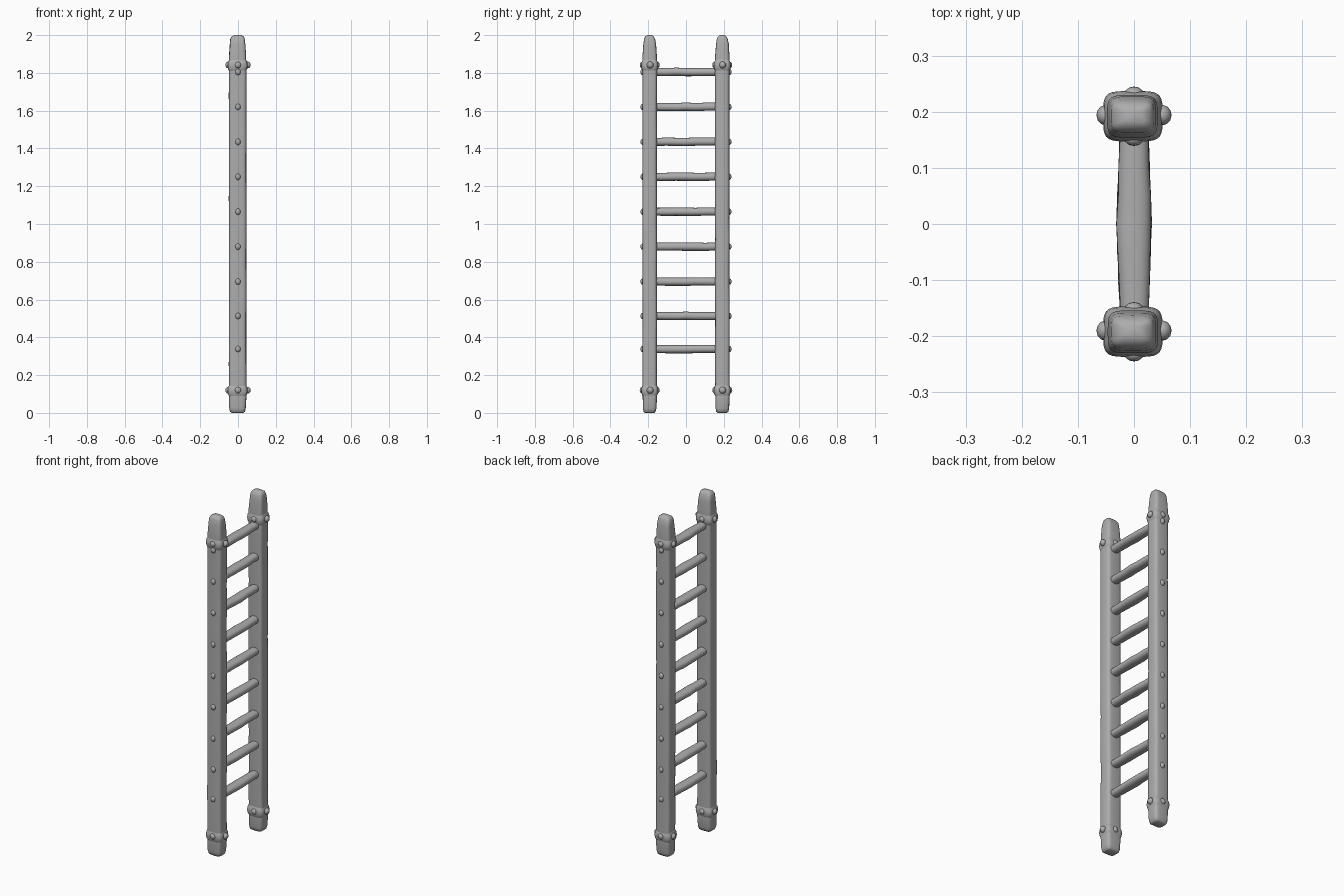
import bpy, bmesh, math, random
from mathutils import Vector, Matrix

random.seed(4)
cube = bpy.data.objects.get("Cube")
if cube:
    bpy.data.objects.remove(cube)

mat = bpy.data.materials.new("weathered_grey")
mat.use_nodes = True
GREY = (0.42, 0.42, 0.42, 1)
mat.diffuse_color = GREY
mat.node_tree.nodes["Principled BSDF"].inputs["Base Color"].default_value = GREY

RAIL_Y = 0.192
RUNG_Z = [1.805, 1.62, 1.435, 1.25, 1.065, 0.88, 0.695, 0.513, 0.338]
COLLAR_Z = [0.12, 1.842]


def finish(name, bm, angle=50):
    bmesh.ops.recalc_face_normals(bm, faces=bm.faces)
    mesh = bpy.data.meshes.new(name)
    bm.to_mesh(mesh)
    bm.free()
    mesh.materials.append(mat)
    obj = bpy.data.objects.new(name, mesh)
    bpy.context.collection.objects.link(obj)
    bpy.ops.object.select_all(action='DESELECT')
    obj.select_set(True)
    bpy.context.view_layer.objects.active = obj
    bpy.ops.object.shade_smooth_by_angle(angle=math.radians(angle))
    return obj


def ring(hx, hy, power, count=28):
    """Rounded-rectangle outline; a power of 2 gives an ellipse."""
    points = []
    for i in range(count):
        a = math.tau * i / count
        c, s = math.cos(a), math.sin(a)
        points.append((hx * math.copysign(abs(c) ** (2 / power), c),
                       hy * math.copysign(abs(s) ** (2 / power), s)))
    return points


def loft(name, sections, power, matrix, wobble=0.0):
    """Skin outlines of (height, half x, half y) along local z."""
    bm = bmesh.new()
    rows = []
    for z, hx, hy in sections:
        dx, dy = (random.uniform(-wobble, wobble) for _ in range(2))
        rows.append([bm.verts.new(matrix @ Vector((x + dx, y + dy, z)))
                     for x, y in ring(hx, hy, power)])
    for low, high in zip(rows, rows[1:]):
        for i in range(len(low)):
            j = (i + 1) % len(low)
            bm.faces.new((low[i], low[j], high[j], high[i]))
    bm.faces.new(rows[0])
    bm.faces.new(rows[-1])
    return finish(name, bm)


def stud(name, center, size):
    bm = bmesh.new()
    bmesh.ops.create_uvsphere(
        bm, u_segments=12, v_segments=8, radius=1,
        matrix=Matrix.Translation(center) @ Matrix.Diagonal((*size, 1)))
    finish(name, bm)


for side, label in ((-1, "front"), (1, "back")):
    place = Matrix.Translation((-0.002, side * RAIL_Y, 0))

    # Rail with softened, slightly tapered ends
    bottom = [(0, 0.03, 0.024), (0.006, 0.039, 0.032),
              (0.025, 0.044, 0.036), (0.09, 0.046, 0.038)]
    shaft = [(0.15 + 0.11 * i, 0.046, 0.0385) for i in range(16)]
    top = [(1.89, 0.045, 0.038), (1.95, 0.041, 0.034),
           (1.98, 0.038, 0.029), (1.993, 0.032, 0.022), (2, 0.018, 0.012)]
    loft(label + "_rail", bottom + shaft + top, 4.5, place, 0.0012)

    for z, level in zip(COLLAR_Z, ("lower", "upper")):
        # Collar swelling around the rail
        collar = [(z - 0.034, 0.044, 0.036), (z - 0.022, 0.050, 0.042),
                  (z - 0.004, 0.053, 0.045), (z + 0.014, 0.051, 0.043),
                  (z + 0.03, 0.044, 0.036)]
        loft(f"{label}_{level}_collar", collar, 4.5, place)
        # Studs on the four collar faces
        for d in (-1, 1):
            stud(f"{label}_{level}_collar_side_stud",
                 (d * 0.051, side * RAIL_Y + 0.002, z), (0.016, 0.018, 0.018))
            stud(f"{label}_{level}_collar_end_stud",
                 (0, side * RAIL_Y + d * 0.040, z), (0.017, 0.013, 0.017))

    # Rung ends poking through the outer face
    for z in RUNG_Z:
        stud(label + "_rung_peg", (0, side * (RAIL_Y + 0.037), z),
             (0.014, 0.012, 0.017))

# Rungs, swelling gently at the middle
for z in RUNG_Z:
    turn = Matrix.Translation((0, 0, z)) @ Matrix.Rotation(-math.pi / 2, 4, 'X')
    body = [(t * 0.17, 0.031 - 0.006 * abs(t), 0.022 - 0.001 * abs(t))
            for t in (-1, -0.6, -0.3, 0, 0.3, 0.6, 1)]
    loft("rung", body, 2.3, turn, 0.0012)
